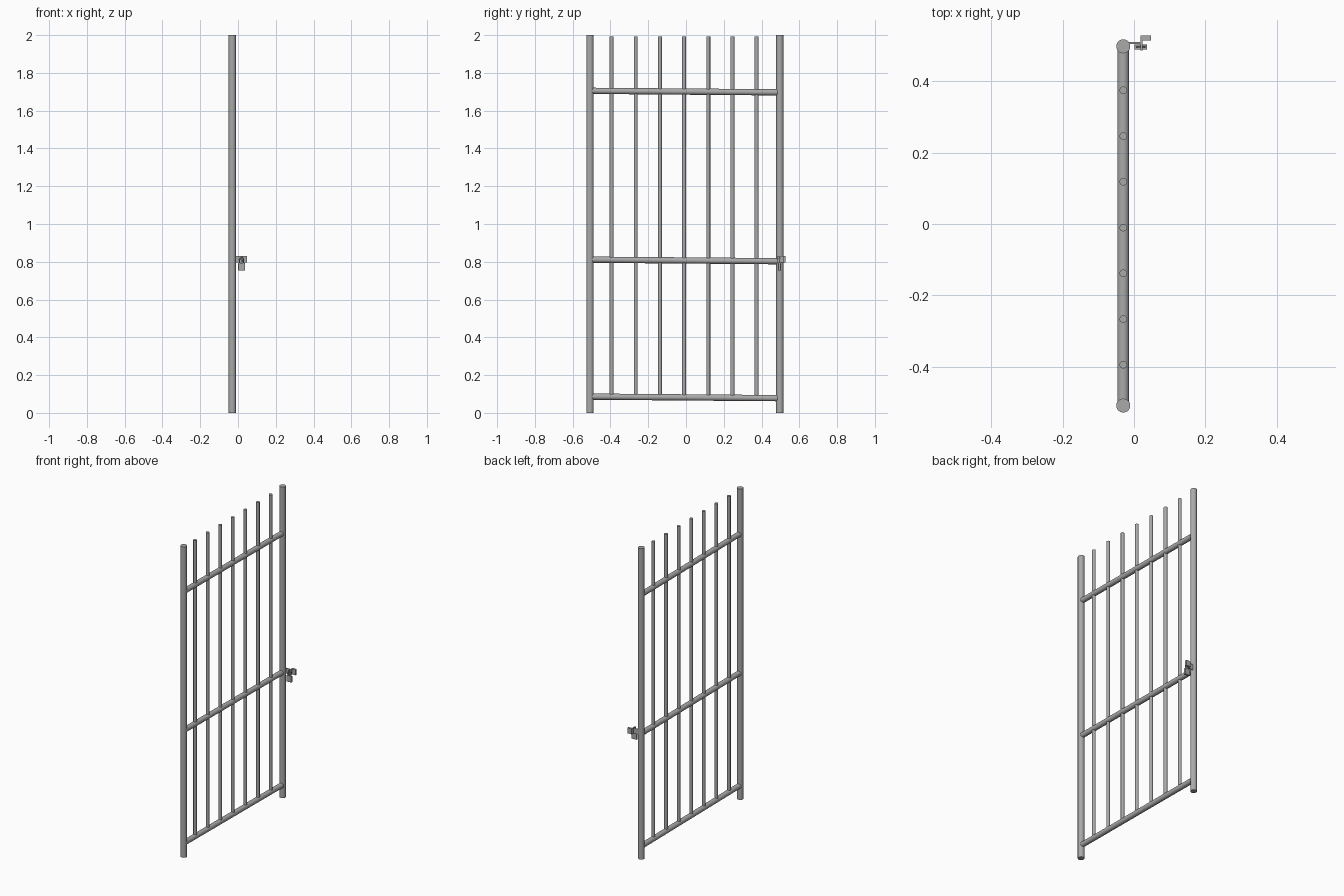
import bpy
import math
from mathutils import Vector

cube = bpy.data.objects.get("Cube")
if cube:
    bpy.data.objects.remove(cube)

steel = bpy.data.materials.new("grey steel")
steel.use_nodes = True
GREY = (0.4, 0.4, 0.4, 1)
steel.diffuse_color = GREY
steel.node_tree.nodes["Principled BSDF"].inputs["Base Color"].default_value = GREY

GATE_X = -0.03


def finish(name, smooth=False):
    obj = bpy.context.object
    obj.name = name
    obj.data.materials.append(steel)
    if smooth:
        bpy.ops.object.shade_smooth_by_angle(angle=math.radians(40))
    return obj


def tube(name, start, end, radius, sides=32):
    a, b = Vector(start), Vector(end)
    bpy.ops.mesh.primitive_cylinder_add(
        vertices=sides, radius=radius, depth=(b - a).length, location=(a + b) / 2,
        rotation=(b - a).to_track_quat("Z", "Y").to_euler())
    return finish(name, True)


def box(name, low, high):
    a, b = Vector(low), Vector(high)
    bpy.ops.mesh.primitive_cube_add(size=1, location=(a + b) / 2)
    bpy.context.object.scale = b - a
    bpy.ops.object.transform_apply(location=False, rotation=False, scale=True)
    return finish(name)


# Side posts
for name, y in (("right_post", -0.508), ("left_post", 0.497)):
    tube(name, (GATE_X, y, 0), (GATE_X, y, 2), 0.0195)

# Cross rails, sagging slightly toward the latch side
for name, z in (("bottom_rail", 0.082), ("middle_rail", 0.807), ("top_rail", 1.701)):
    tube(name, (GATE_X, -0.498, z + 0.004), (GATE_X, 0.485, z - 0.004), 0.0165)

# Upright bars
for i in range(7):
    y = -0.394 + i * 0.128
    tube(f"upright_bar_{i + 1}", (GATE_X, y, 0.085), (GATE_X, y, 1.993), 0.0105, 24)

# Latch: tab on the post and an angled bracket
box("latch_tab", (-0.02, 0.504, 0.795), (0.018, 0.509, 0.83))
box("bracket_plate", (0.018, 0.485, 0.795), (0.024, 0.527, 0.83))
box("bracket_flange", (0.018, 0.514, 0.795), (0.048, 0.5275, 0.83))

# Padlock
lock = box("padlock_body", (0.001, 0.488, 0.754), (0.037, 0.502, 0.793))
bevel = lock.modifiers.new("soft_edges", "BEVEL")
bevel.width = 0.002
bevel.segments = 2

curve = bpy.data.curves.new("padlock_shackle", "CURVE")
curve.dimensions = "3D"
curve.bevel_depth = 0.003
curve.bevel_resolution = 3
spline = curve.splines.new("POLY")
arc = [(0.011 * math.cos(math.pi * i / 10), 0.011 * math.sin(math.pi * i / 10)) for i in range(11)]
path = [(0.011, -0.02)] + arc + [(-0.011, -0.02)]
spline.points.add(len(path) - 1)
for point, (x, z) in zip(spline.points, path):
    point.co = (0.019 + x, 0.495, 0.809 + z, 1)
shackle = bpy.data.objects.new("padlock_shackle", curve)
curve.materials.append(steel)
bpy.context.collection.objects.link(shackle)
